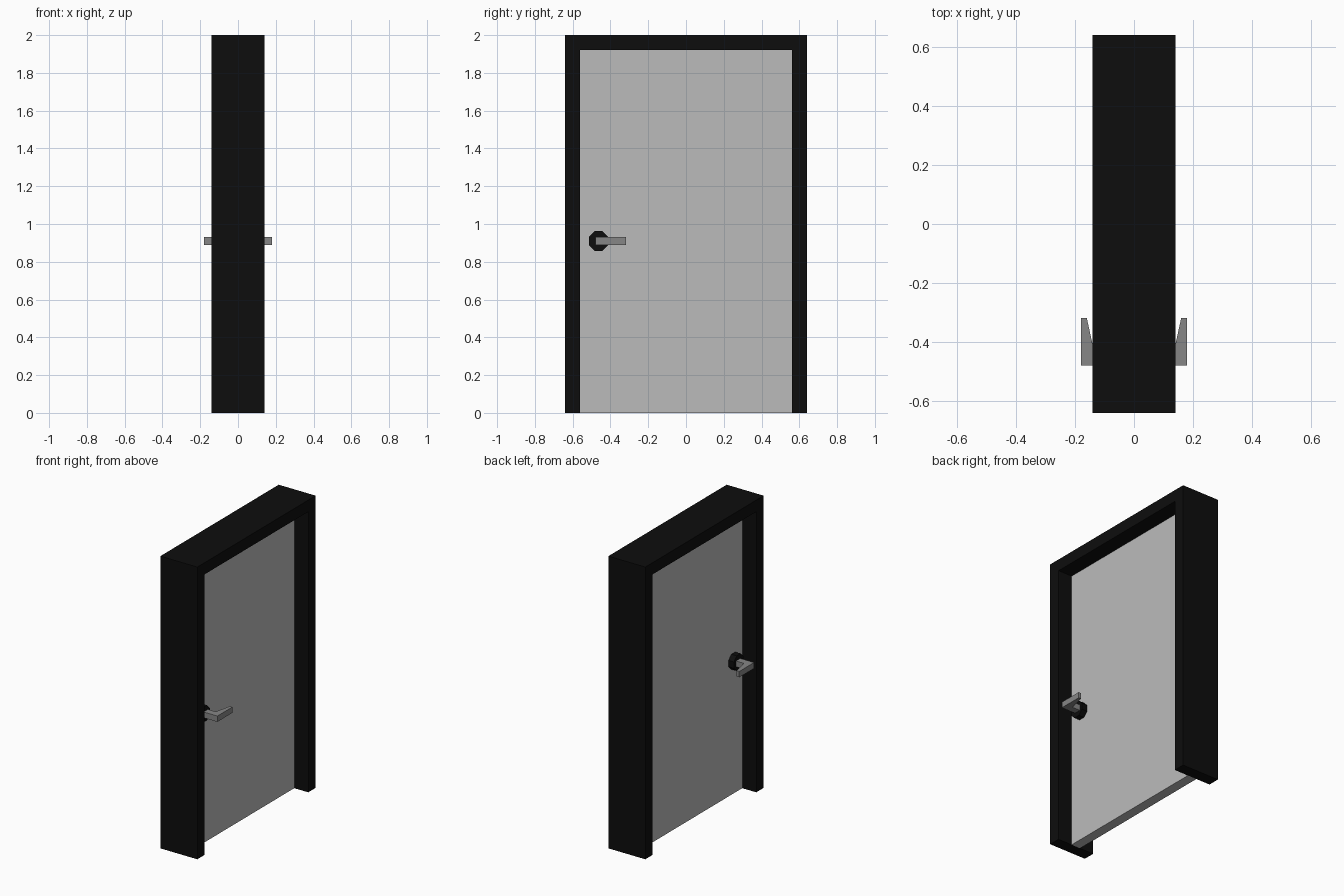
import bpy
import bmesh
import math
from mathutils import Matrix, Vector

cube = bpy.data.objects.get("Cube")
if cube:
    bpy.data.objects.remove(cube, do_unlink=True)


def material(name, value):
    mat = bpy.data.materials.new(name)
    mat.use_nodes = True
    colour = (value, value, value, 1)
    mat.diffuse_color = colour
    mat.node_tree.nodes["Principled BSDF"].inputs["Base Color"].default_value = colour
    return mat


black = material("frame black", 0.004)
light_grey = material("door light grey", 0.5)
mid_grey = material("handle grey", 0.24)


def finish(name, bm, mat):
    bmesh.ops.recalc_face_normals(bm, faces=bm.faces)
    mesh = bpy.data.meshes.new(name)
    bm.to_mesh(mesh)
    bm.free()
    mesh.materials.append(mat)
    obj = bpy.data.objects.new(name, mesh)
    bpy.context.collection.objects.link(obj)
    return obj


def prism(name, points, offset, mat):
    """Extrude a flat outline along the offset vector."""
    bm = bmesh.new()
    face = bm.faces.new([bm.verts.new(p) for p in points])
    extruded = bmesh.ops.extrude_face_region(bm, geom=[face], use_keep_orig=True)
    verts = [v for v in extruded["geom"] if isinstance(v, bmesh.types.BMVert)]
    bmesh.ops.translate(bm, vec=Vector(offset), verts=verts)
    return finish(name, bm, mat)


DEPTH, HALF, INNER = 0.14, 0.64, 0.56
HEIGHT, OPENING = 2.0, 1.92
PANEL = 0.034
KNOB_Y, KNOB_Z = -0.463, 0.91

# Door frame: an upside-down U pulled through the wall depth
outline = [(-HALF, 0), (-HALF, HEIGHT), (HALF, HEIGHT), (HALF, 0),
           (INNER, 0), (INNER, OPENING), (-INNER, OPENING), (-INNER, 0)]
prism("door_frame", [(-DEPTH, y, z) for y, z in outline], (2 * DEPTH, 0, 0), black)

# Door panel
panel = [(-INNER, 0), (INNER, 0), (INNER, OPENING), (-INNER, OPENING)]
prism("door_panel", [(-PANEL, y, z) for y, z in panel], (2 * PANEL, 0, 0), light_grey)

# Handle lever seen from above: stem, bend and tapered grip
lever = [(0.07, -0.48), (0.18, -0.48), (0.18, -0.318),
         (0.16, -0.318), (0.135, -0.433), (0.07, -0.433)]

for side, label in ((1, "left"), (-1, "right")):
    # Octagonal rosette against the panel
    bm = bmesh.new()
    bmesh.ops.create_cone(bm, cap_ends=True, segments=8, radius1=0.056,
                          radius2=0.056, depth=0.042)
    turn = Matrix.Rotation(math.pi / 2, 4, "Y") @ Matrix.Rotation(math.pi / 8, 4, "Z")
    place = Matrix.Translation((side * (PANEL + 0.02), KNOB_Y, KNOB_Z))
    bmesh.ops.transform(bm, matrix=place @ turn, verts=bm.verts)
    finish(label + "_handle_rosette", bm, black)

    prism(label + "_handle_lever",
          [(side * x, y, KNOB_Z - 0.02) for x, y in lever], (0, 0, 0.04), mid_grey)
